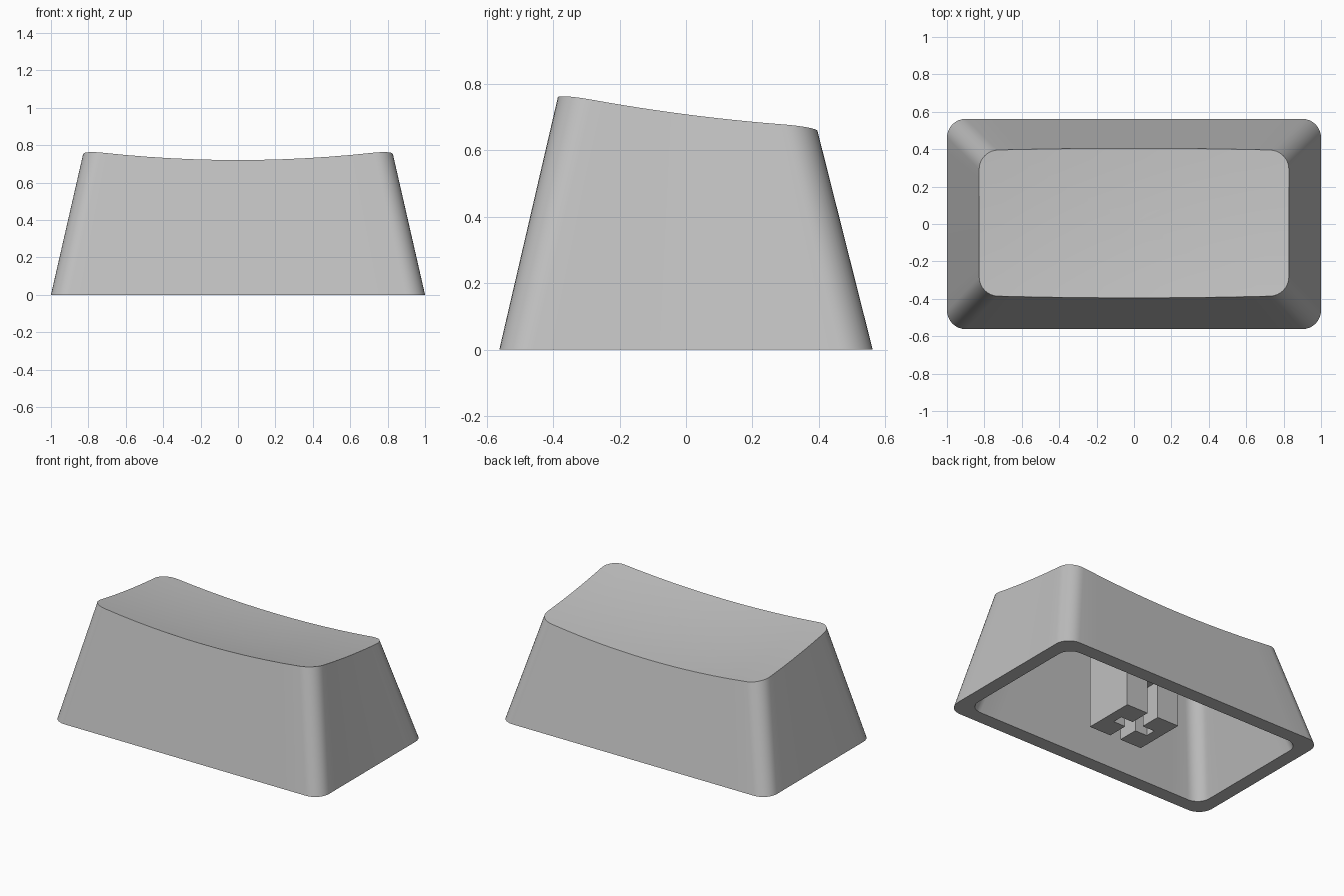
import bpy, bmesh, math
from mathutils import Matrix

cube = bpy.data.objects.get("Cube")
if cube:
    bpy.data.objects.remove(cube, do_unlink=True)

grey = bpy.data.materials.new("light_grey")
grey.use_nodes = True
grey.diffuse_color = (0.53, 0.53, 0.53, 1)
grey.node_tree.nodes["Principled BSDF"].inputs["Base Color"].default_value = grey.diffuse_color


def make_object(name, bm):
    mesh = bpy.data.meshes.new(name)
    bmesh.ops.recalc_face_normals(bm, faces=bm.faces)
    bm.to_mesh(mesh)
    bm.free()
    mesh.materials.append(grey)
    obj = bpy.data.objects.new(name, mesh)
    bpy.context.collection.objects.link(obj)
    return obj


def rounded_rect(hx, hy, r, corner=8, side=12):
    """Outline with arced corners and evenly divided sides."""
    pts = []
    centres = [(1, 1), (-1, 1), (-1, -1), (1, -1)]
    for q, (sx, sy) in enumerate(centres):
        cx, cy = sx * (hx - r), sy * (hy - r)
        for i in range(corner + 1):
            a = math.pi / 2 * (q + i / corner)
            pts.append((cx + r * math.cos(a), cy + r * math.sin(a)))
        nx, ny = centres[(q + 1) % 4]
        a = math.pi / 2 * (q + 1)
        start = pts[-1]
        end = (nx * (hx - r) + r * math.cos(a), ny * (hy - r) + r * math.sin(a))
        for i in range(1, side):
            t = i / side
            pts.append((start[0] + (end[0] - start[0]) * t,
                        start[1] + (end[1] - start[1]) * t))
    return pts


def dish(x, y):
    """Height of the scooped, back-sloping top."""
    return 0.705 - 0.13 * y + 0.09 * y * y - 0.05 * (1 - (x / 0.8) ** 2)


def top_ring(hx, hy, r, scale, drop):
    ring = []
    for x, y in rounded_rect(hx, hy, r):
        bow = 0.012 * (1 - (x / hx) ** 2) * y / hy
        px, py = x * scale, (y + bow) * scale + 0.005
        ring.append((px, py, dish(px, py) - drop))
    return ring


# Hollow cap: underside centre -> inner walls -> rim -> outer walls -> dished top
scales = [1, 0.85, 0.7, 0.55, 0.4, 0.25, 0.12]
rings = [top_ring(0.74, 0.30, 0.09, s, 0.085) for s in reversed(scales)]
rings.append([(x, y, 0) for x, y in rounded_rect(0.908, 0.468, 0.09)])
rings.append([(x, y, 0) for x, y in rounded_rect(1.0, 0.562, 0.1)])
rings += [top_ring(0.828, 0.388, 0.1, s, 0) for s in scales]

bm = bmesh.new()
loops = [[bm.verts.new(p) for p in ring] for ring in rings]
for a, b in zip(loops, loops[1:]):
    for i in range(len(a)):
        j = (i + 1) % len(a)
        bm.faces.new((a[i], a[j], b[j], b[i]))
for loop, drop in ((loops[0], 0.085), (loops[-1], 0)):
    hub = bm.verts.new((0, 0.005, dish(0, 0.005) - drop))
    for i in range(len(loop)):
        bm.faces.new((loop[i], loop[(i + 1) % len(loop)], hub))
cap = make_object("cap_shell", bm)
bpy.ops.object.select_all(action='DESELECT')
bpy.context.view_layer.objects.active = cap
cap.select_set(True)
bpy.ops.object.shade_smooth_by_angle(angle=math.radians(30))


# Mounting stem under the cap, with a cross-shaped socket
def block(name, sx, sy, z0, z1):
    bm = bmesh.new()
    bmesh.ops.create_cube(bm, size=1, matrix=Matrix.Translation((0, 0, (z0 + z1) / 2))
                          @ Matrix.Diagonal((sx, sy, z1 - z0, 1)))
    return make_object(name, bm)


stem = block("stem", 0.40, 0.35, 0, 0.60)
bpy.context.view_layer.objects.active = stem
for name, sx, sy in (("socket_slot_long", 0.08, 0.6), ("socket_slot_cross", 0.26, 0.07)):
    cutter = block(name, sx, sy, -0.1, 0.25)
    cutter.hide_render = True
    mod = stem.modifiers.new(name, 'BOOLEAN')
    mod.operation = 'DIFFERENCE'
    mod.solver = 'EXACT'
    mod.object = cutter
    bpy.ops.object.modifier_apply(modifier=mod.name)
    bpy.data.objects.remove(cutter, do_unlink=True)
